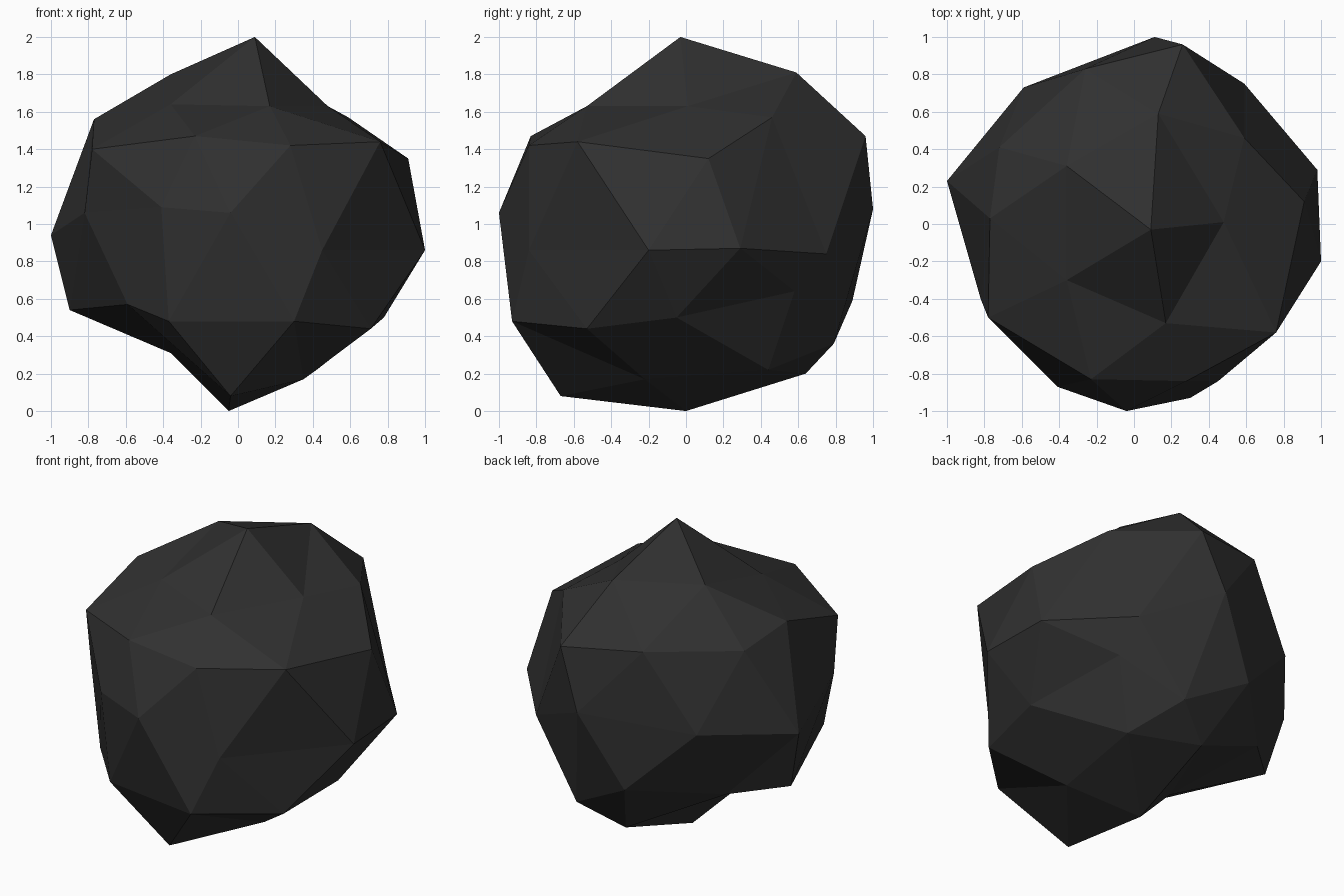
import bpy
import bmesh
from mathutils import Vector

# Chipped corners of the rock, by level from top to bottom
CORNERS = [
    # peak and shoulder
    (0.09, -0.03, 2.00), (0.17, -0.53, 1.63), (-0.36, -0.30, 1.64),
    (-0.36, 0.31, 1.80), (0.13, 0.59, 1.81), (0.48, 0.01, 1.63),
    # upper ring
    (0.28, -0.84, 1.42), (-0.23, -0.83, 1.47), (-0.78, -0.50, 1.40),
    (-0.77, 0.03, 1.56), (-0.72, 0.41, 1.49), (-0.26, 0.83, 1.52),
    (0.26, 0.96, 1.47), (0.59, 0.46, 1.57), (0.91, 0.12, 1.35),
    (0.76, -0.58, 1.44),
    # waist
    (0.98, 0.29, 0.87), (1.00, -0.20, 0.86), (0.45, -0.84, 0.86),
    (-0.04, -1.00, 1.06), (-0.41, -0.87, 1.09), (-0.82, -0.40, 1.06),
    (-1.00, 0.23, 0.94), (-0.59, 0.73, 1.01), (0.11, 1.00, 1.08),
    (0.59, 0.75, 0.84),
    # lower ring
    (0.71, -0.53, 0.44), (0.30, -0.93, 0.48), (-0.37, -0.83, 0.48),
    (-0.59, -0.62, 0.57), (-0.90, 0.17, 0.54), (-0.61, 0.44, 0.51),
    (-0.165, 0.89, 0.59), (0.26, 0.79, 0.36), (0.60, 0.58, 0.64),
    (0.78, -0.05, 0.50),
    # underside
    (0.35, -0.22, 0.17), (-0.04, -0.67, 0.08), (-0.36, -0.09, 0.31),
    (0.00, 0.64, 0.20), (0.42, 0.44, 0.22), (-0.05, 0.00, 0.00),
]

# Rock: an icosphere whose vertices are pulled to the nearest chipped corner
bm = bmesh.new()
bmesh.ops.create_icosphere(bm, subdivisions=2, radius=1.0)
bmesh.ops.translate(bm, verts=bm.verts, vec=(0, 0, 1))
free = list(bm.verts)
for corner in map(Vector, CORNERS):
    vert = min(free, key=lambda v: (v.co - corner).length)
    free.remove(vert)
    vert.co = corner
bmesh.ops.recalc_face_normals(bm, faces=bm.faces)

mesh = bpy.data.meshes.new("rock")
bm.to_mesh(mesh)
bm.free()
rock = bpy.data.objects.new("rock", mesh)
bpy.context.collection.objects.link(rock)

# Dark stone colour
stone = bpy.data.materials.new("dark stone")
stone.diffuse_color = (0.03, 0.03, 0.03, 1)
mesh.materials.append(stone)
